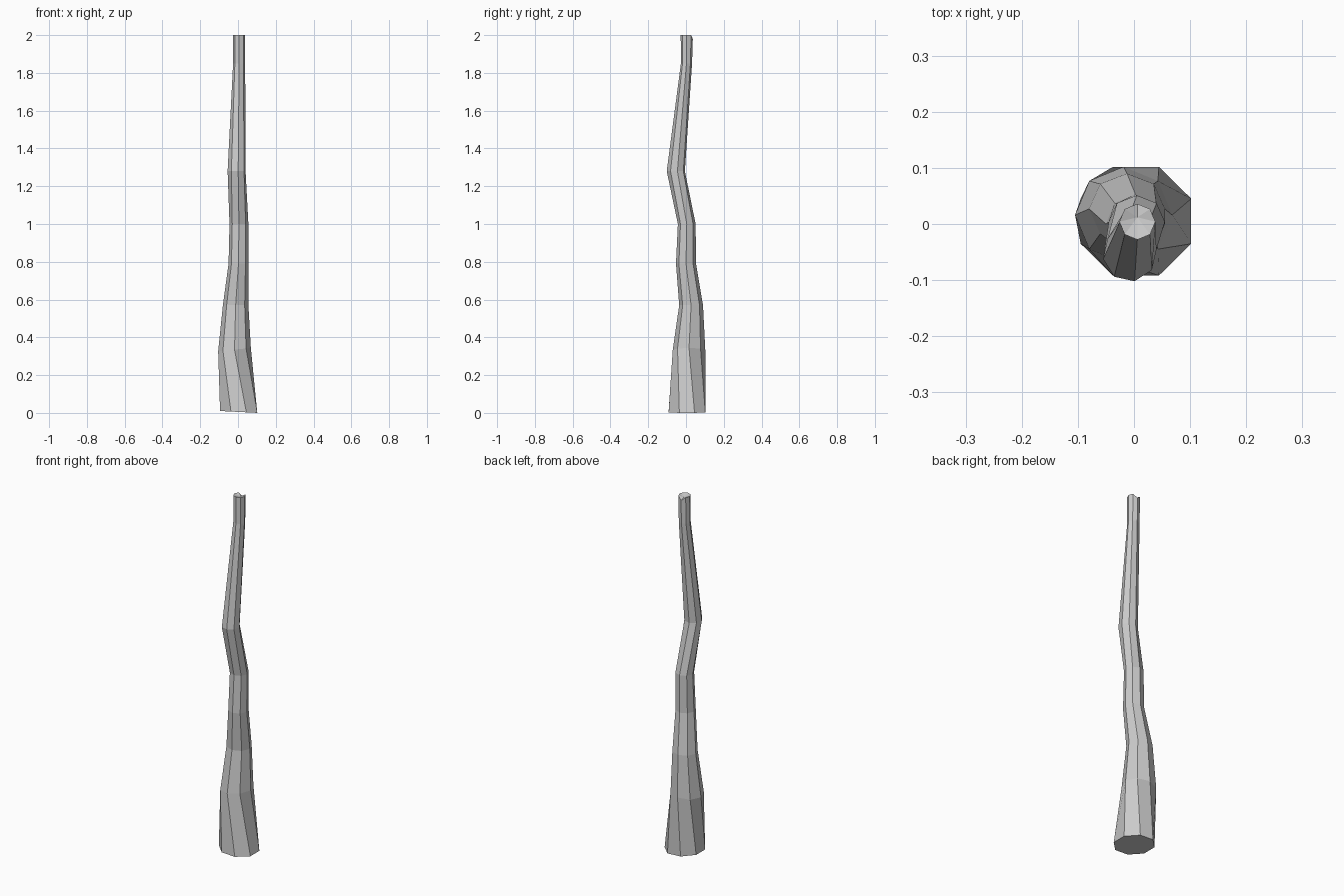
import bpy, bmesh
from math import sin, cos, radians

if "Cube" in bpy.data.objects:
    bpy.data.objects.remove(bpy.data.objects["Cube"])

SIDES = 8
# Trunk sections: x min, x max, y min, y max, z, twist in degrees, z slope along x
SECTIONS = [
    (-0.095, 0.102, -0.092, 0.102, 0.005, 22.5, -0.05),
    (-0.105, 0.068, -0.070, 0.102, 0.335, 0, 0.10),
    (-0.080, 0.055, -0.036, 0.090, 0.57, 0, 0.0),
    (-0.050, 0.055, -0.053, 0.053, 0.79, 0, 0.0),
    (-0.045, 0.055, -0.043, 0.051, 1.00, 0, 0.0),
    (-0.055, 0.040, -0.102, -0.006, 1.28, 10, 0.0),
    (-0.026, 0.038, -0.027, 0.032, 1.85, 0, 0.0),
    (-0.026, 0.038, -0.028, 0.036, 2.00, 0, 0.0),
]

bm = bmesh.new()
rings = []
for x0, x1, y0, y1, z, twist, slope in SECTIONS:
    cx, cy, rx, ry = (x0 + x1) / 2, (y0 + y1) / 2, (x1 - x0) / 2, (y1 - y0) / 2
    # widen the ring when its corners sit off the axes
    grow = 1 / max(cos(radians(twist)), 0.924)
    ring = []
    for i in range(SIDES):
        a = radians(360 * i / SIDES + twist)
        dx = rx * grow * cos(a)
        ring.append(bm.verts.new((cx + dx, cy + ry * grow * sin(a), max(0, z + dx * slope))))
    rings.append(ring)

# Bark facets between sections
for low, high in zip(rings, rings[1:]):
    for i in range(SIDES):
        j = (i + 1) % SIDES
        bm.faces.new((low[i], low[j], high[j], high[i]))

# Flat foot and slightly notched broken tip
bm.faces.new(rings[0][::-1])
rings[-1][2].co.z -= 0.02
centre = bm.verts.new((0.006, 0.012, 1.99))
for i in range(SIDES):
    bm.faces.new((rings[-1][i], rings[-1][(i + 1) % SIDES], centre))

bmesh.ops.recalc_face_normals(bm, faces=bm.faces)
mesh = bpy.data.meshes.new("crooked_pole")
bm.to_mesh(mesh)
bm.free()
bpy.context.collection.objects.link(bpy.data.objects.new("crooked_pole", mesh))
